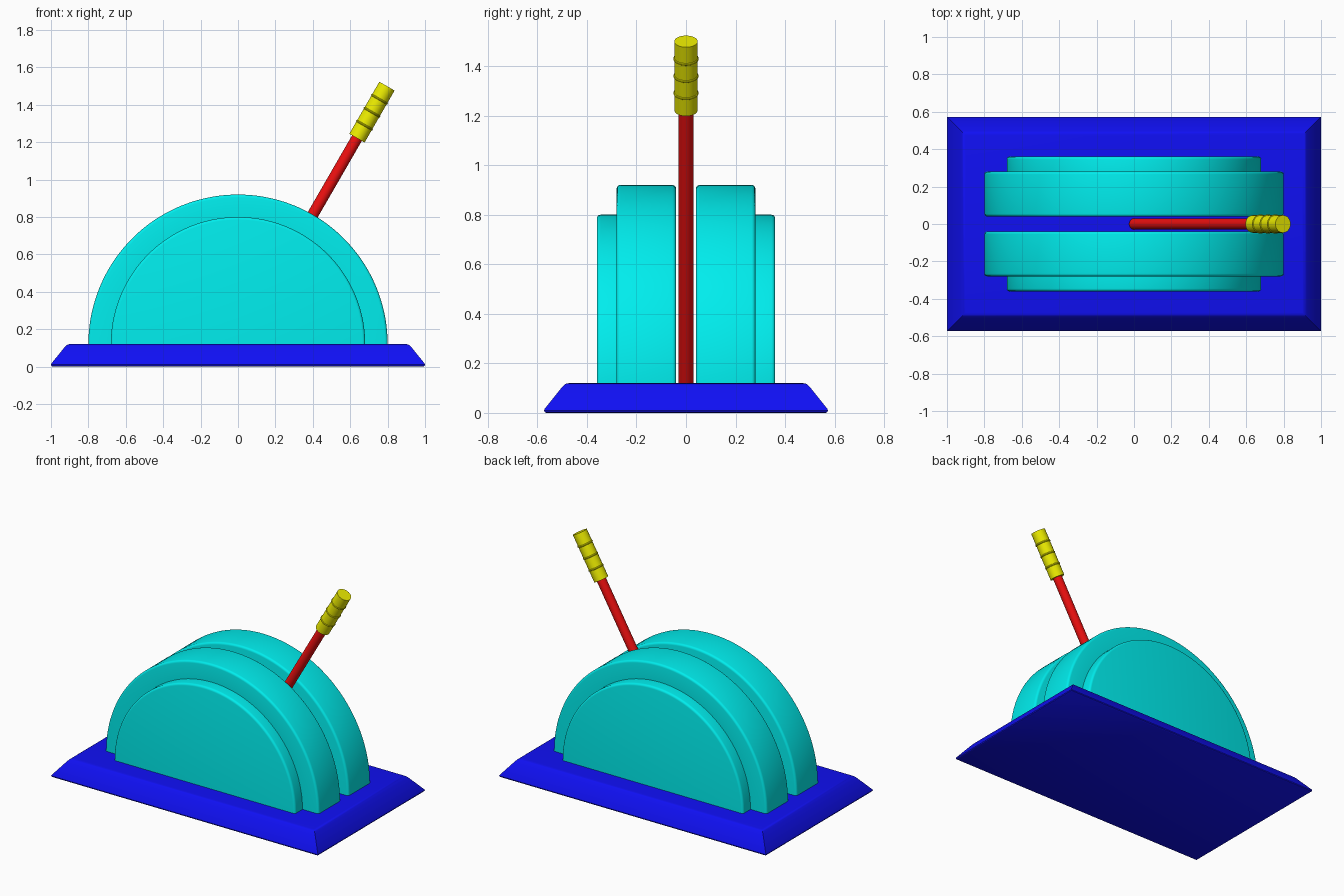
import bpy, bmesh
from math import pi, sin, cos, radians
from mathutils import Vector

if "Cube" in bpy.data.objects:
    bpy.data.objects.remove(bpy.data.objects["Cube"])

TOP = 0.12                 # top of the base plate and pivot height
TILT = radians(30)         # lever lean towards +x


def material(name, rgb):
    m = bpy.data.materials.new(name)
    m.diffuse_color = (*rgb, 1)
    m.use_nodes = True
    m.node_tree.nodes["Principled BSDF"].inputs["Base Color"].default_value = m.diffuse_color
    return m


BLUE = material("blue", (0.005, 0.005, 0.9))
CYAN = material("cyan", (0.0, 0.85, 0.85))
RED = material("red", (0.85, 0.005, 0.005))
YELLOW = material("yellow", (0.85, 0.85, 0.0))


def finish(obj, name, mat):
    obj.name = name
    obj.data.materials.clear()
    obj.data.materials.append(mat)
    bpy.ops.object.select_all(action='DESELECT')
    obj.select_set(True)
    bpy.context.view_layer.objects.active = obj
    bpy.ops.object.shade_smooth_by_angle(angle=radians(35))
    return obj


def from_bmesh(bm, name, mat):
    bmesh.ops.recalc_face_normals(bm, faces=bm.faces)
    mesh = bpy.data.meshes.new(name)
    bm.to_mesh(mesh)
    bm.free()
    obj = bpy.data.objects.new(name, mesh)
    bpy.context.collection.objects.link(obj)
    return finish(obj, name, mat)


def corner(r, y, ydir, b=0.015, steps=4):
    """Rounded outer corner of a disc profile, as (radius, y) points."""
    pts = [(r - b + b * cos(a), y - ydir * b + ydir * b * sin(a))
           for a in (pi / 2 * i / steps for i in range(steps + 1))]
    return pts if ydir > 0 else pts[::-1]


# base plate: stacked rectangles with a sloped side and softened rims
bm = bmesh.new()
rings = []
for z, hx in ((0, 0.992), (0.004, 0.998), (0.01, 1.0), (0.016, 0.998),
              (0.102, 0.929), (0.112, 0.92), (0.118, 0.911), (TOP, 0.9)):
    hy = hx - 0.427
    rings.append([bm.verts.new((sx * hx, sy * hy, z))
                  for sx, sy in ((-1, -1), (1, -1), (1, 1), (-1, 1))])
for lo, hi in zip(rings, rings[1:]):
    for i in range(4):
        j = (i + 1) % 4
        bm.faces.new((lo[i], lo[j], hi[j], hi[i]))
bm.faces.new(rings[0][::-1])
bm.faces.new(rings[-1])
from_bmesh(bm, "base_plate", BLUE)


# stepped half-round housings on either side of the lever slot
def housing(name, side):
    profile = ([(0, 0.04)] + corner(0.8, 0.04, -1) + corner(0.8, 0.28, 1)
               + [(0.68, 0.28)] + corner(0.68, 0.36, 1) + [(0, 0.36)])
    bm = bmesh.new()
    vs = [bm.verts.new((r, side * y, TOP)) for r, y in profile]
    es = [bm.edges.new(p) for p in zip(vs, vs[1:])]
    bmesh.ops.spin(bm, geom=vs + es, cent=(0, 0, TOP), axis=(0, -1, 0),
                   angle=pi, steps=72)
    bmesh.ops.remove_doubles(bm, verts=bm.verts, dist=1e-5)
    # sink the foot slightly into the base and close it
    rim = [e for e in bm.edges if e.is_boundary]
    ext = bmesh.ops.extrude_edge_only(bm, edges=rim)["geom"]
    bmesh.ops.translate(bm, vec=(0, 0, -0.01),
                        verts=[g for g in ext if isinstance(g, bmesh.types.BMVert)])
    bmesh.ops.holes_fill(bm, edges=[e for e in bm.edges if e.is_boundary])
    from_bmesh(bm, name, CYAN)


housing("front_housing", -1)
housing("back_housing", 1)


# lever parts, placed by distance along the tilted axis
def along(d):
    return Vector((sin(TILT) * d, 0, TOP + cos(TILT) * d))


def rod(name, d0, d1, radius, mat):
    bpy.ops.mesh.primitive_cylinder_add(vertices=32, radius=radius, depth=d1 - d0,
                                        location=along((d0 + d1) / 2),
                                        rotation=(0, TILT, 0))
    finish(bpy.context.object, name, mat)


rod("lever_rod", 0, 1.3, 0.03, RED)
rod("lever_grip", 1.272, 1.593, 0.047, YELLOW)

# raised ribs around the grip
for i in range(3):
    bpy.ops.mesh.primitive_torus_add(major_radius=0.045, minor_radius=0.006,
                                     major_segments=32, minor_segments=10,
                                     location=along(1.352 + 0.08 * i),
                                     rotation=(0, TILT, 0))
    finish(bpy.context.object, f"grip_rib_{i + 1}", YELLOW)
